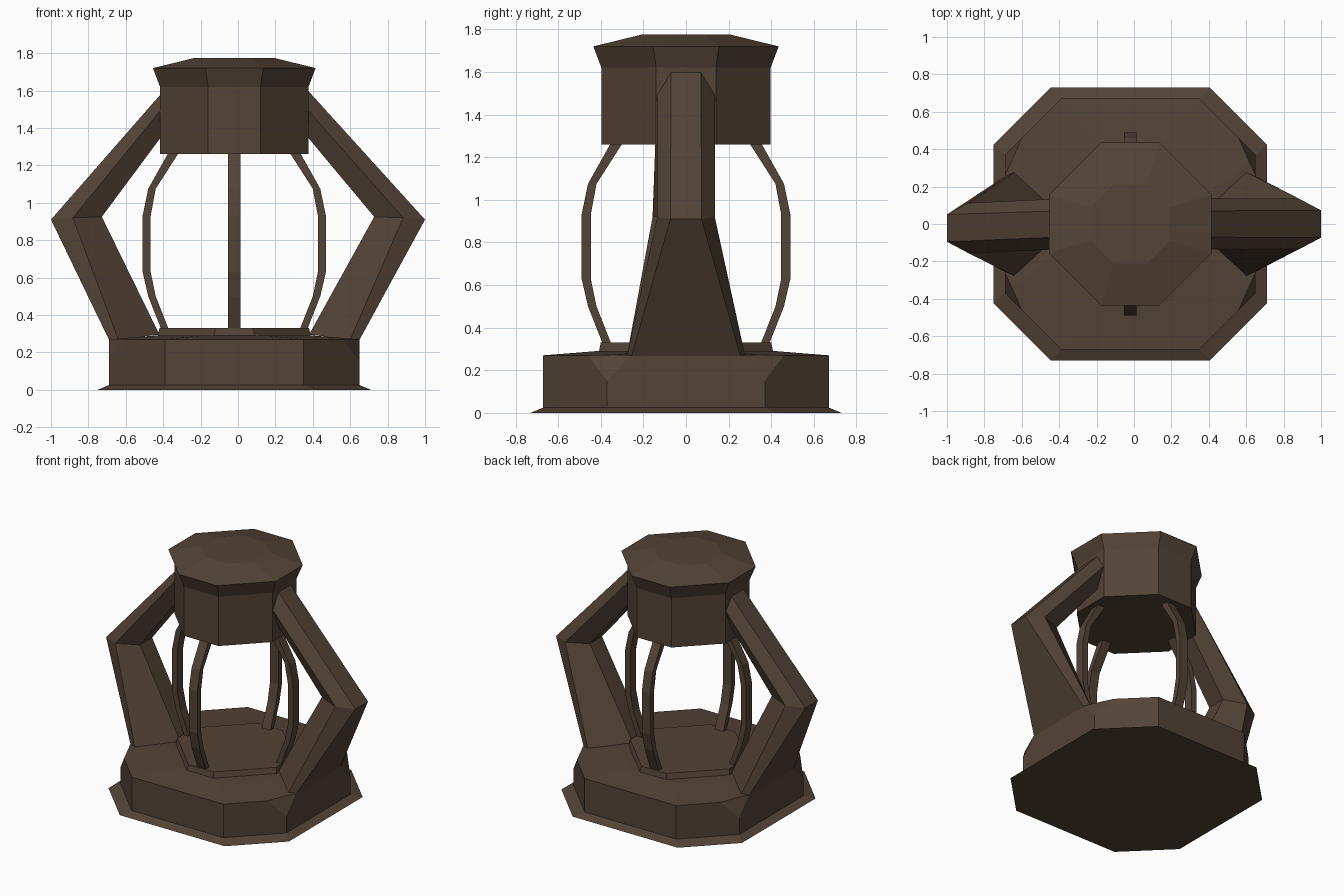
import bpy, bmesh, math
from mathutils import Vector, Matrix

if "Cube" in bpy.data.objects:
    bpy.data.objects.remove(bpy.data.objects["Cube"])

CX = -0.02  # centre axis of base, cage and cap

mat = bpy.data.materials.new("dark_bronze")
mat.diffuse_color = (0.088, 0.057, 0.037, 1)
mat.use_nodes = True
mat.node_tree.nodes["Principled BSDF"].inputs["Base Color"].default_value = mat.diffuse_color


def octagon(r, flat, z):
    """Chamfered square: half size r, half length of each straight side flat."""
    pts = [(r, -flat), (r, flat), (flat, r), (-flat, r),
           (-r, flat), (-r, -flat), (-flat, -r), (flat, -r)]
    return [Vector((CX + x, y, z)) for x, y in pts]


def loft(name, rings, edit=None):
    """Skin a list of equal rings and close both ends."""
    bm = bmesh.new()
    vs = [[bm.verts.new(p) for p in ring] for ring in rings]
    n = len(vs[0])
    for a, b in zip(vs, vs[1:]):
        for i in range(n):
            j = (i + 1) % n
            bm.faces.new((a[i], a[j], b[j], b[i]))
    bm.faces.new(vs[0][::-1])
    bm.faces.new(vs[-1])
    bmesh.ops.recalc_face_normals(bm, faces=bm.faces)
    if edit:
        edit(bm)
        bmesh.ops.recalc_face_normals(bm, faces=bm.faces)
    me = bpy.data.meshes.new(name)
    bm.to_mesh(me)
    bm.free()
    me.materials.append(mat)
    ob = bpy.data.objects.new(name, me)
    bpy.context.collection.objects.link(ob)
    return ob


def cut_corners(bm):
    """Slice the four upper corners beside the arm feet."""
    for sx in (-1, 1):
        for sy in (-1, 1):
            point = Vector((CX + sx * 0.58, sy * 0.46, 0.27))
            normal = Vector((sx * 0.024, sy * 0.0108, 0.0099)).normalized()
            cut = bmesh.ops.bisect_plane(
                bm, geom=bm.verts[:] + bm.edges[:] + bm.faces[:], dist=1e-5,
                plane_co=point, plane_no=normal, clear_outer=True)
            edges = [e for e in cut["geom_cut"]
                     if isinstance(e, bmesh.types.BMEdge) and e.is_boundary]
            bmesh.ops.holes_fill(bm, edges=edges, sides=0)


# Base: thin flared foot, block with a slightly sloping top, raised plate
loft("base_flange", [octagon(0.73, 0.425, 0), octagon(0.67, 0.37, 0.025)])
loft("base_block", [octagon(0.67, 0.37, 0.015), octagon(0.67, 0.37, 0.27),
                    octagon(0.42, 0.17, 0.29)], cut_corners)
loft("raised_plate", [octagon(0.41, 0.11, 0.28), octagon(0.40, 0.10, 0.33)])

# Cap: drum, flared rim, shallow crown
loft("cap", [octagon(0.397, 0.14, 1.26), octagon(0.397, 0.14, 1.62),
             octagon(0.435, 0.155, 1.72), octagon(0.21, 0.09, 1.775)])


def arm_ring(side, shift, outer, mid, inner):
    """Six-sided arm section; each edge is (x, z, half width)."""
    right = [(x, z, w) for x, z, w in (outer, mid, inner)]
    ring = [Vector((side * x, shift + w, z)) for x, z, w in right]
    return ring + [Vector((side * x, shift - w, z)) for x, z, w in right[::-1]]


# Bent arms: wide foot, outward knee, narrow end in the cap drum
for name, side, shift, top in (("right_arm", 1, 0.0, 1.61),
                               ("left_arm", -1, -0.022, 1.59)):
    off = side * CX
    loft(name, [
        arm_ring(side, 0, (0.67 + off, 0.268, 0.255), (0.62 + off, 0.27, 0.277),
                 (0.40 + off, 0.295, 0.07)),
        arm_ring(side, shift, (1.0, 0.91, 0.073), (0.883, 0.92, 0.135),
                 (0.728, 0.925, 0.07)),
        arm_ring(side, 0, (0.385 + off, top, 0.07), (0.385 + off, 1.505, 0.135),
                 (0.385 + off, 1.36, 0.07))])

# Cage bars: bowed strips, (outer radius, inner radius, z)
BAR = [(0.385, 0.345, 0.31), (0.46, 0.42, 0.50), (0.49, 0.447, 0.63),
       (0.49, 0.447, 0.93), (0.46, 0.42, 1.075), (0.355, 0.30, 1.262)]
for k in range(4):
    turn = Matrix.Translation((CX, 0, 0)) @ Matrix.Rotation(k * math.pi / 2, 4, 'Z')
    rings = [[turn @ Vector((r, y, z)) for r, y in
              ((ro, -0.034), (ro, 0.034), (ri, 0.034), (ri, -0.034))]
             for ro, ri, z in BAR]
    loft("cage_bar_%d" % (k + 1), rings)
